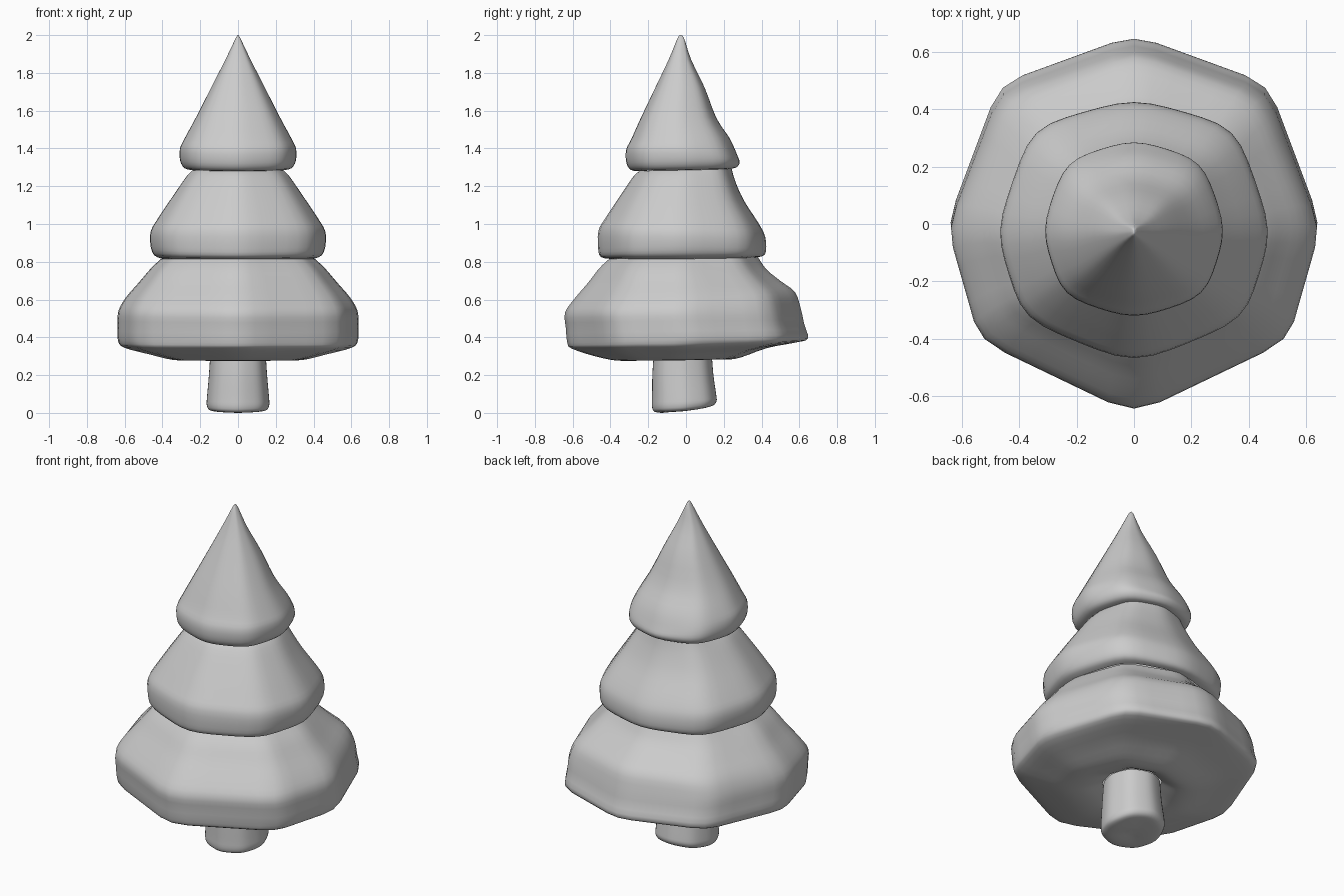
import bpy, bmesh
from mathutils import Vector

SUB = 6    # points along each side of the octagon
STEP = 3   # rings between profile rows


def ring(row, back_diag, front_diag, passes):
    """One octagonal ring from side, front and back profile points."""
    sx, sz, fy, fz, by, bz = row
    m = (fy + by) / 2
    (bdx, bdy), (fdx, fdy) = back_diag, front_diag
    half = [Vector((0, fy, fz)),
            Vector((sx * fdx, m + (fy - m) * fdy, (fz + sz) / 2)),
            Vector((sx, m, sz)),
            Vector((sx * bdx, m + (by - m) * bdy, (bz + sz) / 2)),
            Vector((0, by, bz))]
    corners = half + [Vector((-p.x, p.y, p.z)) for p in half[3:0:-1]]
    pts = [corners[i].lerp(corners[(i + 1) % 8], k / SUB)
           for i in range(8) for k in range(SUB)]
    # soften the corners
    for _ in range(passes):
        n = len(pts)
        pts = [pts[i] * 0.5 + (pts[i - 1] + pts[(i + 1) % n]) * 0.25 for i in range(n)]
    return pts


def spline_rows(rows):
    """Catmull-Rom through the profile rows."""
    out = []
    for i in range(len(rows) - 1):
        p0, p1, p2 = rows[max(i - 1, 0)], rows[i], rows[i + 1]
        p3 = rows[min(i + 2, len(rows) - 1)]
        for k in range(STEP):
            t = k / STEP
            out.append([0.5 * (2 * b + (c - a) * t + (2 * a - 5 * b + 4 * c - d) * t * t
                               + (3 * b - a - 3 * c + d) * t ** 3)
                        for a, b, c, d in zip(p0, p1, p2, p3)])
    return out + [list(rows[-1])]


def loft(name, rows, back_diag, front_diag, passes, cap=False):
    bm = bmesh.new()
    rings = [[bm.verts.new(p) for p in ring(r, back_diag, front_diag, passes)]
             for r in spline_rows(rows)]
    n = 8 * SUB
    for a, b in zip(rings, rings[1:]):
        for i in range(n):
            j = (i + 1) % n
            bm.faces.new((a[i], b[i], b[j], a[j]))
    if cap:
        bm.faces.new(rings[-1])
    bmesh.ops.remove_doubles(bm, verts=bm.verts, dist=0.0005)
    bmesh.ops.recalc_face_normals(bm, faces=bm.faces)
    for f in bm.faces:
        f.smooth = True
    me = bpy.data.meshes.new(name)
    bm.to_mesh(me)
    bm.free()
    ob = bpy.data.objects.new(name, me)
    bpy.context.collection.objects.link(ob)
    return ob


# rows: side x, side z, front y, front z, back y, back z
seam_top = (.25, 1.285, -.26, 1.28, .25, 1.295)
seam_mid = (.415, .815, -.42, .815, .39, .825)
seam_trunk = (.155, .32, -.18, .31, .145, .32)

# Top cone
loft("top_tier", [
    (0, 2, -.03, 2, -.03, 2),
    (.012, 1.985, -.045, 1.985, -.01, 1.985),
    (.07, 1.87, -.095, 1.87, .03, 1.87),
    (.145, 1.73, -.165, 1.73, .105, 1.72),
    (.23, 1.57, -.245, 1.57, .17, 1.56),
    (.295, 1.455, -.30, 1.455, .245, 1.45),
    (.322, 1.40, -.332, 1.39, .285, 1.36),
    (.32, 1.335, -.33, 1.32, .298, 1.325),
    (.295, 1.295, -.305, 1.285, .28, 1.30),
    seam_top,
], (.74, .76), (.77, .74), 4)

# Middle tier
loft("middle_tier", [
    seam_top,
    (.285, 1.25, -.295, 1.25, .272, 1.22),
    (.36, 1.145, -.37, 1.145, .32, 1.12),
    (.44, 1.03, -.45, 1.03, .40, 1.0),
    (.48, .96, -.488, .965, .435, .93),
    (.48, .885, -.49, .87, .44, .86),
    (.46, .835, -.475, .825, .425, .832),
    seam_mid,
], (.74, .78), (.80, .66), 3)

# Bottom tier with its underside
loft("bottom_tier", [
    seam_mid,
    (.47, .765, -.475, .765, .435, .76),
    (.535, .69, -.535, .69, .51, .70),
    (.605, .61, -.61, .605, .59, .64),
    (.645, .54, -.662, .53, .622, .55),
    (.65, .46, -.658, .45, .64, .47),
    (.648, .385, -.65, .37, .66, .395),
    (.615, .345, -.625, .34, .60, .375),
    (.48, .31, -.50, .30, .44, .345),
    (.35, .28, -.38, .277, .30, .295),
    (.25, .285, -.27, .28, .22, .285),
    seam_trunk,
], (.72, .74), (.83, .60), 1)

# Trunk
loft("trunk", [
    seam_trunk,
    (.163, .20, -.188, .20, .155, .20),
    (.174, .08, -.190, .08, .170, .10),
    (.175, .04, -.190, .03, .172, .065),
    (.160, .015, -.175, .005, .150, .04),
    (.110, .008, -.120, .0, .090, .03),
    (.03, .015, -.04, .015, .02, .02),
], (.72, .72), (.74, .72), 5, cap=True)
